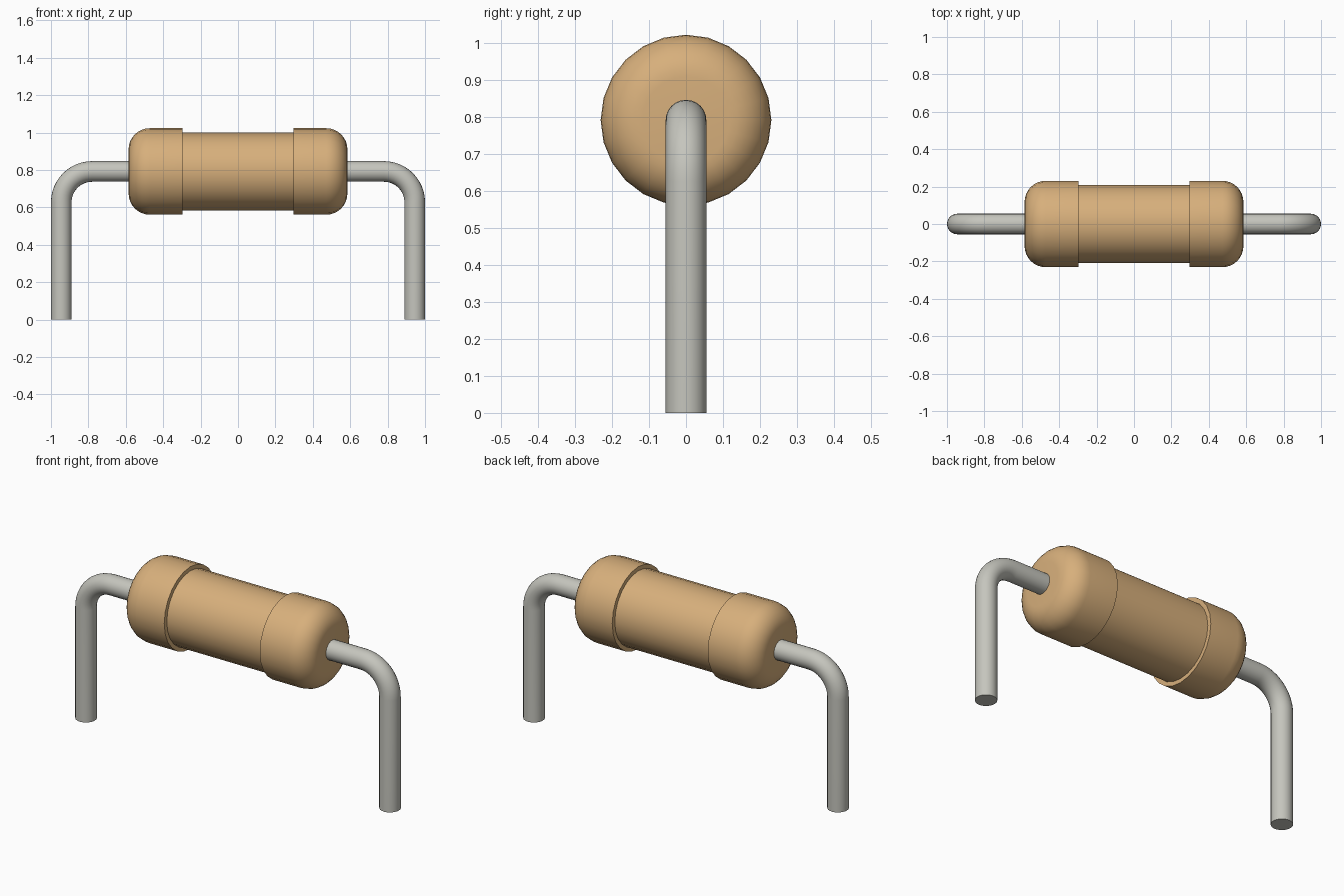
import bpy, bmesh
from math import sin, cos, pi, radians
from mathutils import Vector

if "Cube" in bpy.data.objects:
    bpy.data.objects.remove(bpy.data.objects["Cube"])

AXIS_Z = 0.792


def material(name, rgb):
    m = bpy.data.materials.new(name)
    m.diffuse_color = (*rgb, 1)
    m.use_nodes = True
    m.node_tree.nodes["Principled BSDF"].inputs["Base Color"].default_value = m.diffuse_color
    return m


def skin(name, rings, mat):
    """Join rings of points into a closed tube with flat end faces."""
    bm = bmesh.new()
    loops = [[bm.verts.new(p) for p in ring] for ring in rings]
    n = len(loops[0])
    for a, b in zip(loops, loops[1:]):
        for i in range(n):
            j = (i + 1) % n
            bm.faces.new((a[i], a[j], b[j], b[i]))
    bm.faces.new(loops[0])
    bm.faces.new(loops[-1])
    bmesh.ops.recalc_face_normals(bm, faces=bm.faces)
    mesh = bpy.data.meshes.new(name)
    bm.to_mesh(mesh)
    bm.free()
    ob = bpy.data.objects.new(name, mesh)
    bpy.context.collection.objects.link(ob)
    mesh.materials.append(mat)
    bpy.ops.object.select_all(action='DESELECT')
    ob.select_set(True)
    bpy.context.view_layer.objects.active = ob
    bpy.ops.object.shade_smooth_by_angle(angle=radians(35))
    return ob


def circle(centre, u, v, r, n):
    return [centre + r * (cos(2 * pi * i / n) * u + sin(2 * pi * i / n) * v)
            for i in range(n)]


tan = material("tan", (0.68, 0.43, 0.20))
metal = material("metal", (0.56, 0.56, 0.51))
Y, Z = Vector((0, 1, 0)), Vector((0, 0, 1))

# Resistor body: lathed profile with rounded, wider end caps
END, CAP_R, FILLET = 0.585, 0.231, 0.113
half = [(0.297, 0.208), (0.297, CAP_R)]
for k in range(9):
    a = pi / 2 * (1 - k / 8)
    half.append((END - FILLET + FILLET * cos(a), CAP_R - FILLET + FILLET * sin(a)))
profile = [(-x, r) for x, r in reversed(half)] + half
skin("resistor_body",
     [circle(Vector((x, 0, AXIS_Z)), Y, Z, r, 24) for x, r in profile], tan)

# Bent wire leads, one on each side
WIRE_R, LEG_X, BEND = 0.055, 0.945, 0.165
for side, label in ((1, "right"), (-1, "left")):
    path = [(0.55, AXIS_Z, 0)]
    for k in range(13):
        a = pi / 2 * k / 12
        path.append((LEG_X - BEND + BEND * sin(a), AXIS_Z - BEND + BEND * cos(a), a))
    path.append((LEG_X, 0, pi / 2))
    rings = [circle(Vector((side * x, 0, z)), Y,
                    Vector((side * sin(a), 0, cos(a))), WIRE_R, 24)
             for x, z, a in path]
    skin(label + "_lead", rings, metal)
